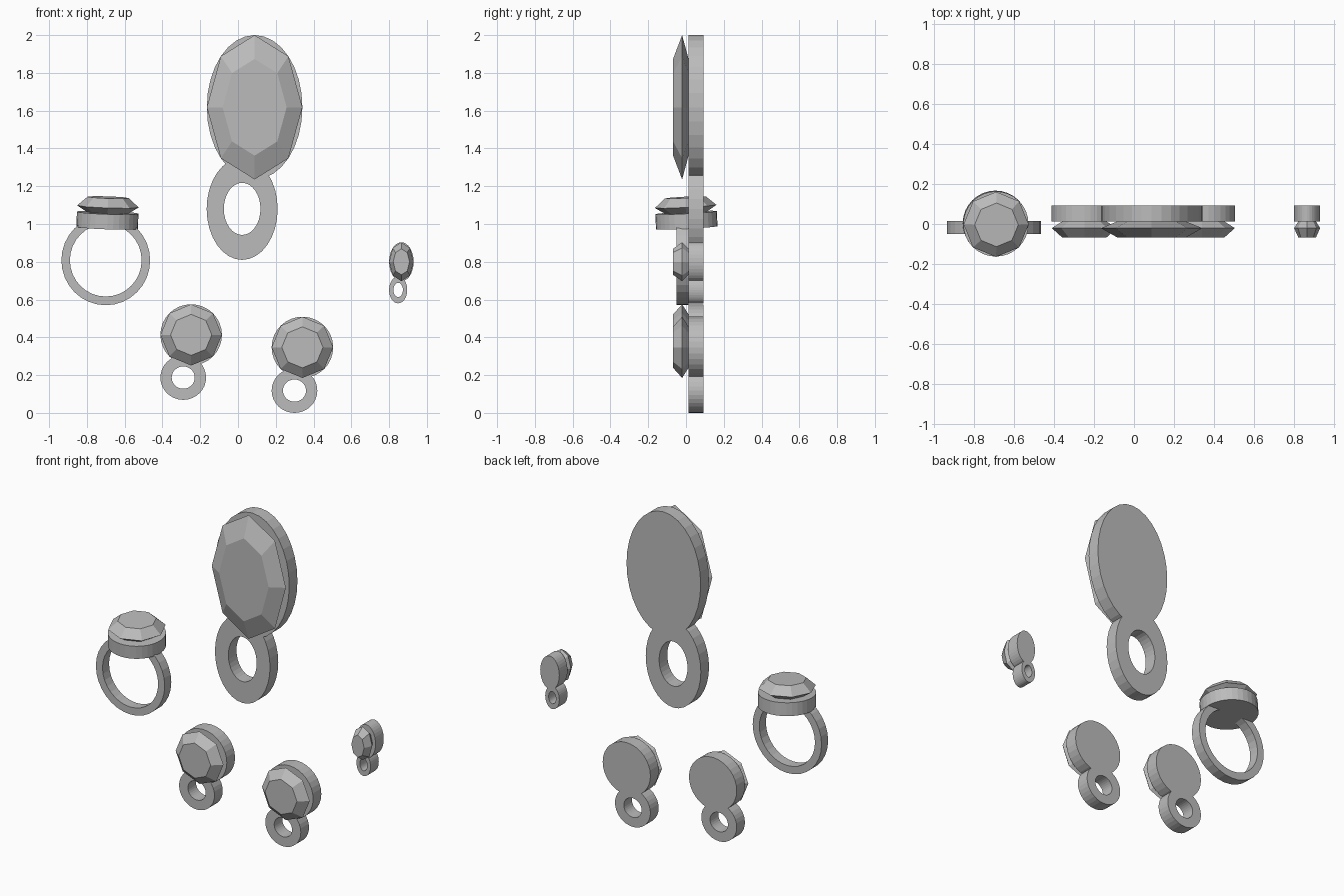
import bpy, bmesh
from math import sin, cos, pi, radians
from mathutils import Matrix

if "Cube" in bpy.data.objects:
    bpy.data.objects.remove(bpy.data.objects["Cube"], do_unlink=True)

grey = bpy.data.materials.new("silver_grey")
grey.use_nodes = True
colour = (0.5, 0.5, 0.5, 1)
grey.diffuse_color = colour
grey.node_tree.nodes["Principled BSDF"].inputs["Base Color"].default_value = colour

THICK = 0.08
FACING = Matrix.Rotation(radians(90), 4, "X")   # local z becomes the front


def lathe(name, profile, sides, matrix, closed=False):
    """Join elliptical loops (rx, ry, z) into a faceted solid."""
    bm = bmesh.new()
    loops = []
    for rx, ry, z in profile:
        if rx == 0:
            loops.append([bm.verts.new((0, 0, z))] * sides)
        else:
            loops.append([bm.verts.new((rx * cos(a), ry * sin(a), z))
                          for a in (2 * pi * i / sides for i in range(sides))])
    pairs = list(zip(loops, loops[1:]))
    if closed:
        pairs.append((loops[-1], loops[0]))
    else:
        for loop in (loops[0], loops[-1]):
            if loop[0] is not loop[1]:
                bm.faces.new(loop)
    for low, high in pairs:
        for i in range(sides):
            j = (i + 1) % sides
            corners = dict.fromkeys((low[i], low[j], high[j], high[i]))
            bm.faces.new(list(corners))
    bmesh.ops.recalc_face_normals(bm, faces=bm.faces)
    mesh = bpy.data.meshes.new(name)
    bm.to_mesh(mesh)
    bm.free()
    mesh.materials.append(grey)
    obj = bpy.data.objects.new(name, mesh)
    obj.matrix_world = matrix
    bpy.context.collection.objects.link(obj)
    return obj


def hoop(name, outer, inner, thick, matrix):
    (ox, oy), (ix, iy) = outer, inner
    lathe(name, [(ox, oy, -thick), (ox, oy, 0), (ix, iy, 0), (ix, iy, -thick)],
          32, matrix, closed=True)


def setting(name, rx, ry, matrix):
    """Backing plate with an eight-sided cut gem in front of it."""
    lathe(name + "_plate", [(rx, ry, -THICK), (rx, ry, 0)], 32, matrix)
    lathe(name + "_gem", [(0, 0, -0.07), (rx, ry, 0.033),
                          (rx * 0.67, ry * 0.67, 0.081)], 8, matrix)


def place(x, z, y=0.0125):
    return Matrix.Translation((x, y, z)) @ FACING


# Hanging jewels: plate centre and radii, then loop centre, outer and inner radii
jewels = {
    "pendant": ((0.088, 1.618), (0.253, 0.382), (0.022, 1.08), (0.188, 0.27), (0.097, 0.138)),
    "right_earring": ((-0.248, 0.413), (0.163, 0.162), (-0.29, 0.187), (0.121, 0.118), (0.061, 0.059)),
    "left_earring": ((0.341, 0.347), (0.163, 0.162), (0.299, 0.118), (0.121, 0.118), (0.061, 0.059)),
    "charm": ((0.865, 0.80), (0.065, 0.103), (0.848, 0.651), (0.048, 0.071), (0.025, 0.038)),
}
for name, (centre, radii, loop_centre, outer, inner) in jewels.items():
    setting(name, *radii, place(*centre))
    hoop(name + "_loop", outer, inner, THICK, place(*loop_centre))

# Finger ring with its slightly tilted jewel on top
hoop("ring_band", (0.235, 0.238), (0.19, 0.192), 0.064, place(-0.7, 0.808, -0.05 ) @ Matrix.Translation((0, 0, 0)))
tilt = Matrix.Rotation(radians(2), 4, "Y") @ Matrix.Rotation(radians(3), 4, "X")
setting("ring", 0.163, 0.163, Matrix.Translation((-0.69, 0, 1.06)) @ tilt)
